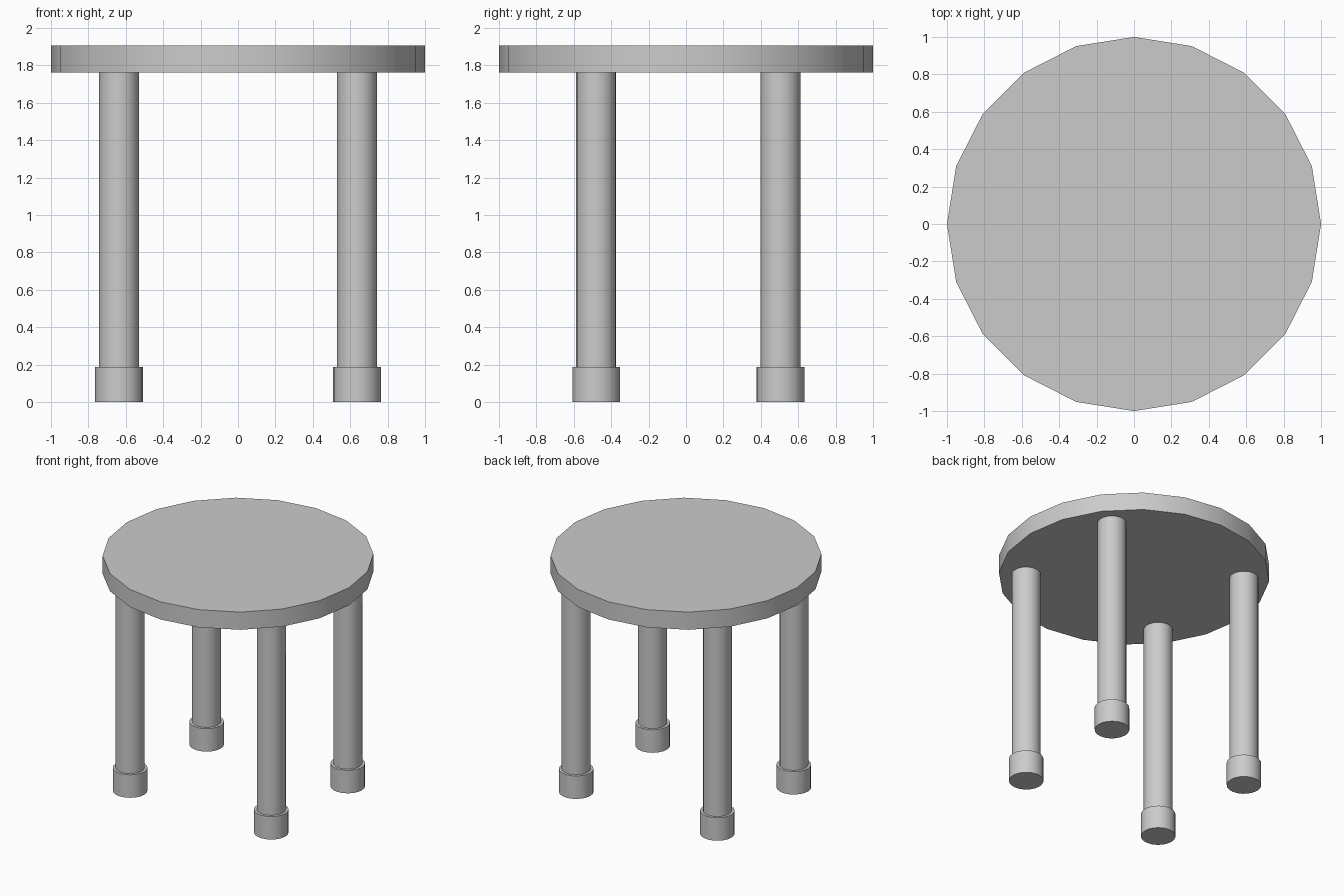
import bpy
import math

if "Cube" in bpy.data.objects:
    bpy.data.objects.remove(bpy.data.objects["Cube"])

SIDES = 20


def cylinder(name, radius, z0, z1, x=0.0, y=0.0):
    bpy.ops.mesh.primitive_cylinder_add(
        vertices=SIDES, radius=radius, depth=z1 - z0,
        location=(x, y, (z0 + z1) / 2))
    obj = bpy.context.object
    obj.name = name
    bpy.ops.object.shade_smooth_by_angle(angle=math.radians(30))
    return obj


# Round seat
cylinder("seat", 1.0, 1.762, 1.906)

# Four legs, each standing in a wider foot cap
for depth_name, y in (("front", -0.48), ("back", 0.505)):
    for side_name, x in (("left", -0.636), ("right", 0.636)):
        cylinder(f"{depth_name}_{side_name}_leg", 0.107, 0.187, 1.762, x, y)
        cylinder(f"{depth_name}_{side_name}_foot", 0.128, 0.0, 0.187, x, y)
